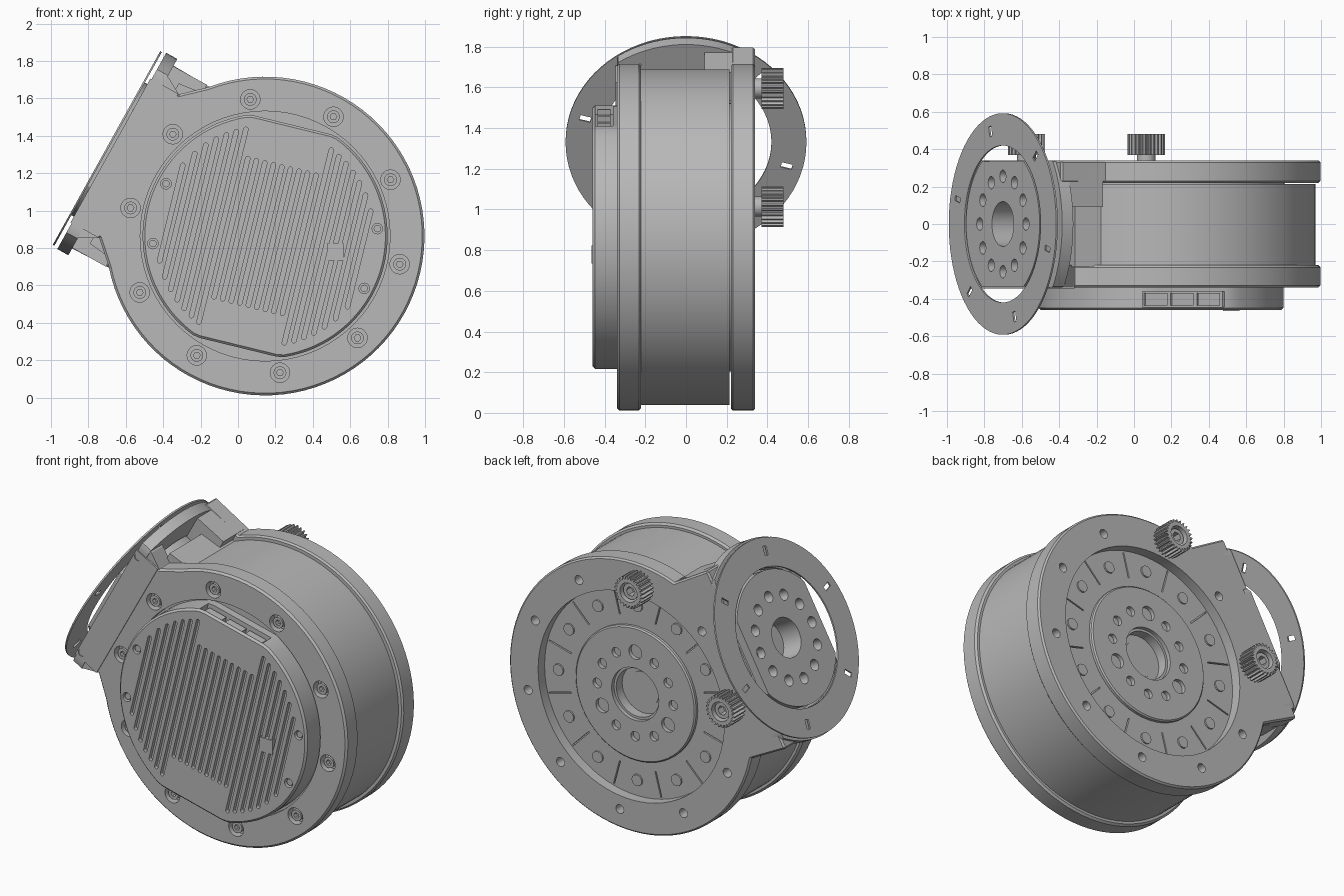
import bpy, bmesh
from math import sin, cos, pi, radians, sqrt
from mathutils import Matrix, Vector

if "Cube" in bpy.data.objects:
    bpy.data.objects.remove(bpy.data.objects["Cube"])

metal = bpy.data.materials.new("grey metal")
metal.use_nodes = True
GREY = (0.48, 0.48, 0.48, 1)
metal.diffuse_color = GREY
metal.node_tree.nodes["Principled BSDF"].inputs["Base Color"].default_value = GREY

# Frames: local a, b span the outline, local h is the extrusion direction
CENTRE = Vector((0.145, 0, 0.864))
T = Vector((0.485, 0, 0.874)).normalized()
N = Vector((-T.z, 0, T.x))
Y = Vector((0, 1, 0))


def frame(a, b, h):
    m = Matrix((a, b, h)).transposed().to_4x4()
    m.translation = CENTRE
    return m


FRONT = frame(Vector((1, 0, 0)), Vector((0, 0, 1)), -Y)
BACK = frame(Vector((-1, 0, 0)), Vector((0, 0, 1)), Y)
SIDE = frame(N, T, Y)      # outlines in the plane of the main disc
ARM = frame(T, Y, N)       # outlines facing out along the bracket


def circle(r, x=0, y=0, n=24):
    return [(x + r * cos(2 * pi * i / n), y + r * sin(2 * pi * i / n)) for i in range(n)]


def rect(x0, x1, y0, y1):
    return [(x0, y0), (x1, y0), (x1, y1), (x0, y1)]


def turn(pts, deg):
    c, s = cos(radians(deg)), sin(radians(deg))
    return [(x * c - y * s, x * s + y * c) for x, y in pts]


def clipped_circle(r, limit):
    """Circle with two parallel flats at b = +-limit."""
    return [(x, max(-limit, min(limit, y))) for x, y in circle(r, n=96)]


def slot(u, v0, v1, r, n=6):
    top = [(u + r * cos(pi * i / n), v1 + r * sin(pi * i / n)) for i in range(n + 1)]
    low = [(u - r * cos(pi * i / n), v0 - r * sin(pi * i / n)) for i in range(n + 1)]
    return top + low


def pattern(count, r, start=0):
    return [turn([(r, 0)], start + 360 * i / count)[0] for i in range(count)]


def solid(name, m, parts, bevel=0):
    """One object from a list of (outline, h0, h1) prisms."""
    bm = bmesh.new()
    for pts, h0, h1 in parts:
        low = [bm.verts.new((x, y, h0)) for x, y in pts]
        top = [bm.verts.new((x, y, h1)) for x, y in pts]
        bm.faces.new(low[::-1])
        bm.faces.new(top)
        for i in range(len(pts)):
            j = (i + 1) % len(pts)
            bm.faces.new((low[i], low[j], top[j], top[i]))
    bmesh.ops.recalc_face_normals(bm, faces=bm.faces)
    bm.transform(m)
    me = bpy.data.meshes.new(name)
    bm.to_mesh(me)
    bm.free()
    ob = bpy.data.objects.new(name, me)
    bpy.context.collection.objects.link(ob)
    me.materials.append(metal)
    if bevel:
        mod = ob.modifiers.new("Bevel", "BEVEL")
        mod.width, mod.segments, mod.angle_limit = bevel, 1, radians(60)
        apply(ob, mod)
    return ob


def apply(ob, mod):
    bpy.ops.object.select_all(action="DESELECT")
    bpy.context.view_layer.objects.active = ob
    ob.select_set(True)
    bpy.ops.object.modifier_apply(modifier=mod.name)


def cut(ob, m, parts):
    tool = solid("cutter", m, parts)
    tool.hide_render = True
    mod = ob.modifiers.new("Cut", "BOOLEAN")
    mod.operation, mod.solver, mod.object = "DIFFERENCE", "EXACT", tool
    apply(ob, mod)
    bpy.data.objects.remove(tool)


def disc_with_arm(r, start, arm, n=72):
    """Disc outline whose side towards the bracket is replaced by arm points."""
    step = (360 - 2 * start) / n
    return [turn([(r, 0)], start + step * i)[0] for i in range(n + 1)] + arm


def mirrored(half):
    return half + [(x, -y) for x, y in half[::-1]]


BOLTS = pattern(10, 0.735, 96.2)

# Main drum and its floors
solid("drum", SIDE, [(disc_with_arm(0.825, 38, mirrored([(0.8, -0.49)])), -0.23, 0.215)])
solid("front_floor", FRONT, [(circle(0.68, n=64), 0.2, 0.31)])

# Front flange with arm and counterbored bolts
front = solid("front_flange", SIDE, [(disc_with_arm(
    0.852, 40, mirrored([(0.77, -0.44), (0.9, -0.44)])), -0.34, -0.22)], 0.012)
cut(front, FRONT, [(circle(0.668, n=72), 0.1, 0.5)])
cut(front, FRONT, [(circle(0.052, x, y), 0.29, 0.5) for x, y in BOLTS])
bolts = solid("flange_bolts", FRONT, [(circle(0.034, x, y), 0.28, 0.33) for x, y in BOLTS])
cut(bolts, FRONT, [(circle(0.018, x, y, 6), 0.305, 0.4) for x, y in BOLTS])

# Finned front cover
TILT = -13.7
cover = solid("front_cover", FRONT,
              [(turn(clipped_circle(0.655, 0.612), TILT), 0.3, 0.46)], 0.012)
grooves = []
for i in range(23):
    u = -0.517 + 0.047 * i
    v = 0.38 if abs(u) < 0.21 else sqrt(0.58 ** 2 - u * u)
    grooves.append((turn(slot(u, -v, v, 0.012), TILT), 0.435, 0.5))
cut(cover, FRONT, grooves)
COVER_SCREWS = [(-0.53, 0.28), (-0.6, -0.04), (0.6, 0.04), (0.53, -0.28)]
cut(cover, FRONT, [(circle(0.028, x, y), 0.43, 0.5) for x, y in COVER_SCREWS])
solid("cover_screws", FRONT, [(circle(0.02, x, y, 12), 0.42, 0.45) for x, y in COVER_SCREWS])
solid("cover_window", FRONT, [(rect(0.33, 0.42, -0.13, -0.04), 0.43, 0.464)])

# Cable sockets in the upper edge of the cover
cut(cover, FRONT, [(turn(rect(-0.25, 0.2, 0.56, 0.7), TILT), 0.36, 0.445)])
solid("cable_sockets", FRONT, [(turn(rect(u, u + 0.12, 0.5, 0.59), TILT), 0.37, 0.435)
                               for u in (-0.23, -0.085, 0.06)])

# Back flange, recess, screws and output hub
back = solid("back_flange", SIDE, [(disc_with_arm(
    0.852, 40.5, mirrored([(0.92, -0.56)])), 0.22, 0.34)], 0.01)
cut(back, BACK, [(circle(0.65, n=72), 0.1, 0.5)])
FREE = [(-x, y) for i, (x, y) in enumerate(BOLTS) if i not in (0, 2)]
cut(back, BACK, [(circle(0.028, x, y), 0.27, 0.5) for x, y in FREE])
floor = solid("back_floor", BACK, [(circle(0.66, n=64), 0.1, 0.275)])
cut(floor, BACK, [(turn(rect(0.48, 0.64, -0.004, 0.004), 30 * i + 15), 0.26, 0.3)
                  for i in range(12)])
STATOR = pattern(12, 0.55)
solid("stator_screws", BACK, [(circle(0.036, x, y, 12), 0.27, 0.285) for x, y in STATOR])
hub = solid("output_hub", BACK, [(circle(0.42, n=64), 0.2, 0.3)], 0.008)
cut(hub, BACK, [(circle(0.165, n=40), 0.15, 0.4)] +
    [(circle(0.045 if i % 4 == 0 else 0.03, x, y), 0.24, 0.4)
     for i, (x, y) in enumerate(pattern(12, 0.265, 90))])
cut(floor, BACK, [(circle(0.15, n=40), 0.18, 0.4)])
solid("hub_centre", BACK, [(circle(0.11, n=32), 0.1, 0.22)])

# Two pinions on the back flange
for label, (x, z) in (("upper", BOLTS[0]), ("lower", BOLTS[2])):
    x = -x
    teeth = []
    for k in range(24):
        for da, r in ((0, 0.083), (5, 0.083), (7, 0.1), (11, 0.1)):
            px, pz = turn([(r, 0)], 15 * k + da)[0]
            teeth.append((x + px, z + pz))
    gear = solid(label + "_pinion", BACK, [(teeth, 0.37, 0.48)])
    cut(gear, BACK, [(circle(0.06, x, z), 0.41, 0.5)])
    shaft = solid(label + "_pinion_shaft", BACK, [(circle(0.05, x, z), 0.3, 0.46)])
    cut(shaft, BACK, [(circle(0.03, x, z, 6), 0.41, 0.5)])

# Bracket: side plate, corner blocks and end plate
side = solid("bracket_side_plate", SIDE, [(rect(0.775, 0.945, -0.44, 0.44), -0.346, -0.29)])
cut(side, SIDE, [(circle(0.022, 0.915, s * 0.405, 16), -0.4, -0.33) for s in (-1, 1)])
for s, label in ((1, "upper"), (-1, "lower")):
    block = [(0.664, 0.4), (0.9, 0.4), (0.9, 0.556), (0.664, 0.556)]
    solid(label + "_corner_block", SIDE, [([(a, s * b) for a, b in block], 0.09, 0.3)])
    gusset = [(0.74, 0.42), (0.9, 0.42), (0.9, 0.49), (0.86, 0.49)]
    solid(label + "_front_gusset", SIDE, [([(a, s * b) for a, b in gusset], -0.335, -0.22)])
plate = solid("bracket_end_plate", ARM, [(clipped_circle(0.6, 0.34), 0.87, 0.938)])
cut(plate, ARM, [(circle(0.42, n=64), 0.8, 1)])

# Perforated output horn in the bracket
horn = solid("bracket_horn", ARM, [(clipped_circle(0.405, 0.335), 0.78, 0.968)])
cut(horn, ARM, [(circle(0.12, n=32), 0.83, 1)] +
    [(circle(0.034, x, y, 16), 0.89, 1) for x, y in pattern(12, 0.255)])

# Thin slotted outer ring
ring = solid("slotted_ring", ARM, [(circle(0.592, n=80), 0.96, 0.97)])
cut(ring, ARM, [(circle(0.42, n=64), 0.9, 1)] +
    [(turn(rect(0.485, 0.54, -0.014, 0.014), 45 + 60 * i), 0.9, 1) for i in range(6)])

# Smooth the round walls, keep the edges crisp
bpy.ops.object.select_all(action="DESELECT")
for ob in bpy.context.collection.objects:
    if ob.type == "MESH" and metal.name in ob.data.materials:
        ob.select_set(True)
        bpy.context.view_layer.objects.active = ob
bpy.ops.object.shade_smooth_by_angle(angle=radians(25))
